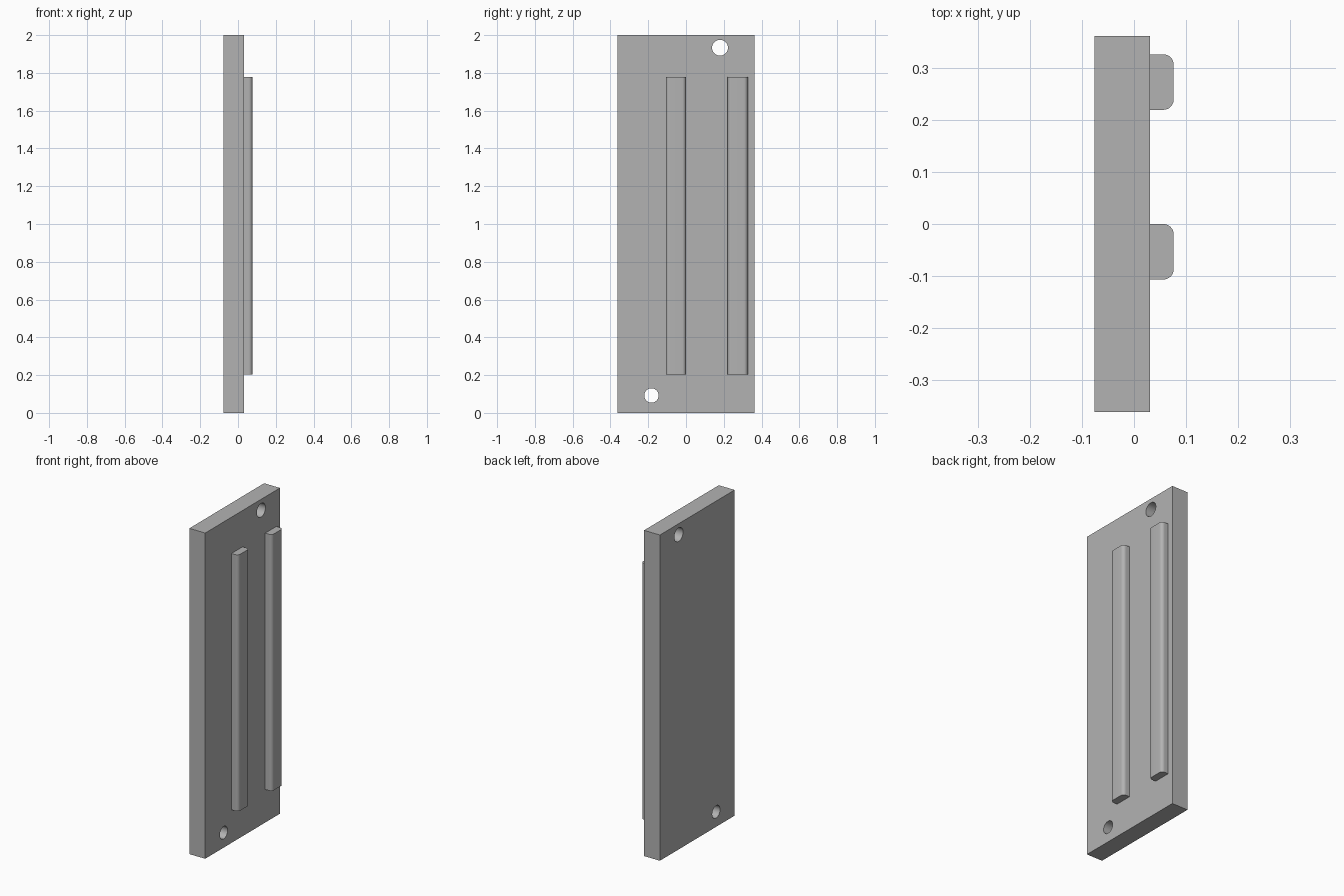
import bpy
import bmesh
import math

cube = bpy.data.objects.get("Cube")
if cube:
    bpy.data.objects.remove(cube, do_unlink=True)

grey = bpy.data.materials.new("plain grey")
grey.use_nodes = True
colour = (0.45, 0.45, 0.45, 1)
grey.diffuse_color = colour
grey.node_tree.nodes["Principled BSDF"].inputs["Base Color"].default_value = colour

BACK, FACE, RIB_FACE = -0.0765, 0.031, 0.0765


def box(name, low, high):
    """Box between two opposite corners."""
    mesh = bpy.data.meshes.new(name)
    bm = bmesh.new()
    bmesh.ops.create_cube(bm, size=1)
    for v in bm.verts:
        v.co = [low[i] if v.co[i] < 0 else high[i] for i in range(3)]
    bm.to_mesh(mesh)
    bm.free()
    obj = bpy.data.objects.new(name, mesh)
    bpy.context.collection.objects.link(obj)
    mesh.materials.append(grey)
    return obj


def select(obj):
    bpy.ops.object.select_all(action="DESELECT")
    obj.select_set(True)
    bpy.context.view_layer.objects.active = obj


def drill(obj, y, z, radius):
    """Round hole straight through along x."""
    bpy.ops.mesh.primitive_cylinder_add(vertices=48, radius=radius, depth=1,
                                        location=(0, y, z), rotation=(0, math.pi / 2, 0))
    cutter = bpy.context.object
    cutter.name = "hole_cutter"
    cutter.hide_render = True
    cutter.data.materials.append(grey)
    mod = obj.modifiers.new("hole", "BOOLEAN")
    mod.operation = "DIFFERENCE"
    mod.solver = "EXACT"
    mod.object = cutter
    select(obj)
    bpy.ops.object.modifier_apply(modifier=mod.name)
    bpy.data.objects.remove(cutter, do_unlink=True)


# Upright plate with two holes in opposite corners
plate = box("plate", (BACK, -0.3625, 0), (FACE, 0.3625, 2))
drill(plate, 0.18, 1.933, 0.042)
drill(plate, -0.183, 0.092, 0.038)
select(plate)
bpy.ops.object.shade_smooth_by_angle(angle=math.radians(30))

# Two raised ribs with rounded outer long edges
for name, y in (("middle_rib", -0.107), ("rear_rib", 0.22)):
    rib = box(name, (FACE, y, 0.203), (RIB_FACE, y + 0.107, 1.777))
    bm = bmesh.new()
    bm.from_mesh(rib.data)
    long_edges = [e for e in bm.edges
                  if all(v.co.x > FACE + 0.01 for v in e.verts)
                  and abs(e.verts[0].co.z - e.verts[1].co.z) > 1]
    bmesh.ops.bevel(bm, geom=long_edges, offset=0.02, segments=8,
                    profile=0.5, affect="EDGES")
    bm.to_mesh(rib.data)
    bm.free()
    select(rib)
    bpy.ops.object.shade_smooth_by_angle(angle=math.radians(30))
